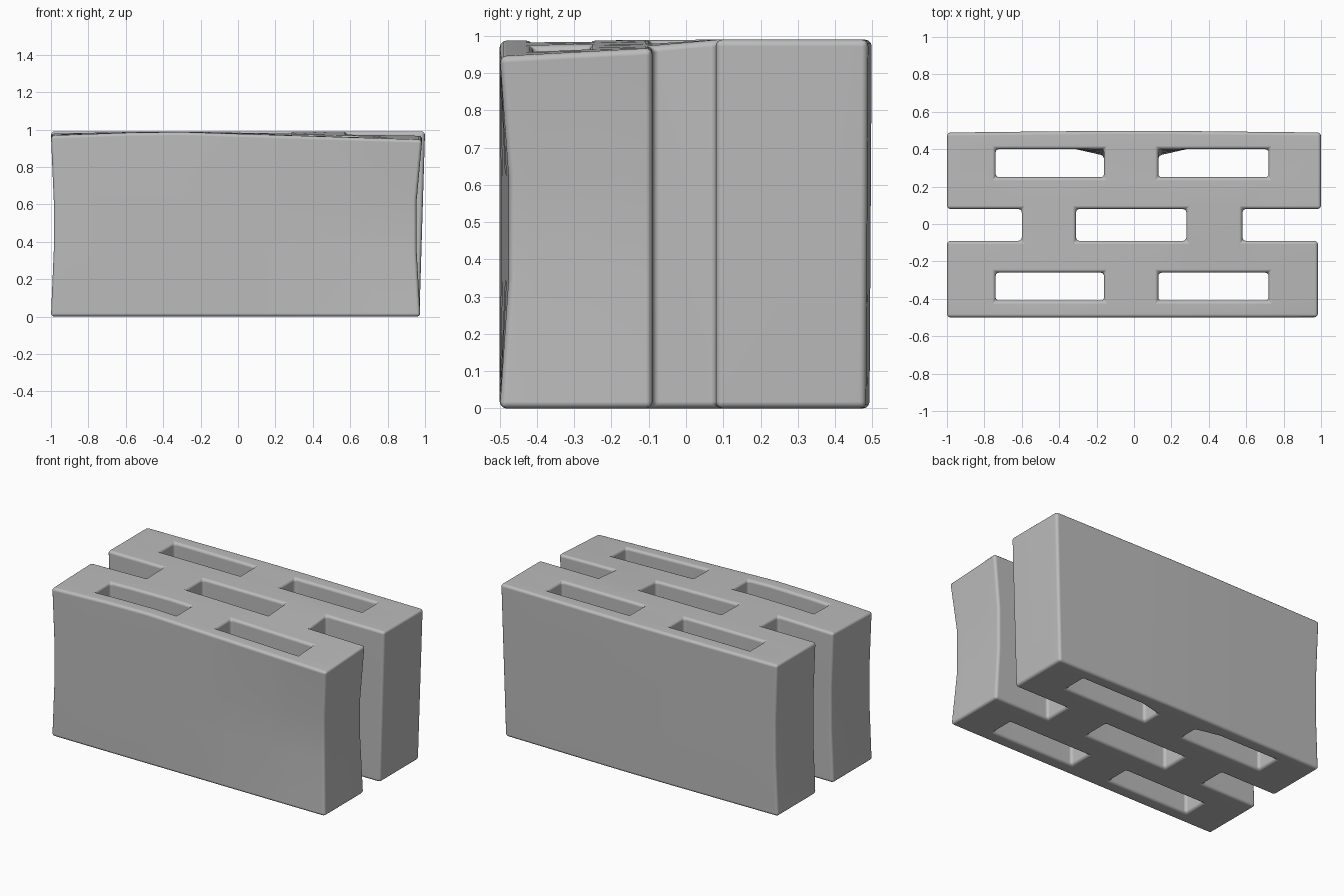
import bpy
import bmesh

cube = bpy.data.objects.get("Cube")
if cube:
    bpy.data.objects.remove(cube, do_unlink=True)

# Grid lines of the block
XS = [-1, -0.74, -0.6, -0.31, -0.16, 0.13, 0.28, 0.58, 0.72, 0.98]
YS = [-0.5, -0.41, -0.26, -0.09, 0.08, 0.25, 0.4, 0.49]
ZS = [0, 0.35, 0.62, 0.99]
NX, NY, NZ = len(XS) - 1, len(YS) - 1, len(ZS) - 1


def solid(i, j):
    """Whether a grid column is filled with concrete."""
    if not (0 <= i < NX and 0 <= j < NY):
        return False
    if j in (1, NY - 2):            # paired slots near front and back
        return i in (0, 4, 8)
    if j == NY // 2:                # central slot and open end notches
        return i in (2, 6)
    return True


def worn(i, j, k):
    """Position of a grid point with the uneven wear of the outer faces."""
    x, y, z = XS[i], YS[j], ZS[k]
    height = z / ZS[-1]
    mid = 0 < k < NZ
    front_half = j <= NY // 2

    # Hollow ends
    nx = x
    if i == NX:
        if front_half:
            nx = 0.955 if mid else 0.975 + 0.01 * height
        else:
            nx = 0.97 + 0.03 * height
    elif i == 0 and mid:
        nx += 0.015

    # Front hollow to one side, bulged back, leaning back slot walls
    ny = y
    if j == 0 and mid:
        ny += 0.025 * max(0, x)
    elif j == NY:
        ny = 0.483 + 0.006 * height + 0.011 * (1 - abs(x))
    elif j == NY - 1 and i in (4, 5):
        ny -= 0.035 * (1 - height)

    # Sagging top along the front
    nz = z
    if k == NZ and front_half:
        slope = 0.045 * (x + 0.4) / 1.38 if x > -0.4 else 0.022 * (-0.4 - x) / 0.6
        nz -= slope * min(1, max(0, 0.4 - 1.2 * y))
    return nx, ny, nz


# Block shell
bm = bmesh.new()
points = {}


def vert(i, j, k):
    if (i, j, k) not in points:
        points[i, j, k] = bm.verts.new(worn(i, j, k))
    return points[i, j, k]


def face(*corners):
    bm.faces.new([vert(*c) for c in corners])


for i in range(NX):
    for j in range(NY):
        if not solid(i, j):
            continue
        a, b, c, d = (i, j), (i + 1, j), (i + 1, j + 1), (i, j + 1)
        face(*[(*p, NZ) for p in (a, b, c, d)])
        face(*[(*p, 0) for p in (d, c, b, a)])
        sides = (((0, -1), a, b), ((1, 0), b, c), ((0, 1), c, d), ((-1, 0), d, a))
        for (di, dj), p, q in sides:
            if not solid(i + di, j + dj):
                for k in range(NZ):
                    face((*p, k), (*q, k), (*q, k + 1), (*p, k + 1))

bmesh.ops.recalc_face_normals(bm, faces=bm.faces)
mesh = bpy.data.meshes.new("concrete_block")
bm.to_mesh(mesh)
bm.free()
mesh.polygons.foreach_set("use_smooth", [True] * len(mesh.polygons))

block = bpy.data.objects.new("concrete_block", mesh)
bpy.context.scene.collection.objects.link(block)

# Rounded edges
bevel = block.modifiers.new("rounded_edges", "BEVEL")
bevel.width = 0.018
bevel.segments = 3
bevel.limit_method = "ANGLE"
bevel.angle_limit = 0.7
block.modifiers.new("even_shading", "WEIGHTED_NORMAL").keep_sharp = True

# Concrete colour
concrete = bpy.data.materials.new("concrete_grey")
concrete.use_nodes = True
grey = (0.5, 0.5, 0.5, 1)
concrete.diffuse_color = grey
shader = concrete.node_tree.nodes["Principled BSDF"]
shader.inputs["Base Color"].default_value = grey
shader.inputs["Roughness"].default_value = 0.9
mesh.materials.append(concrete)
